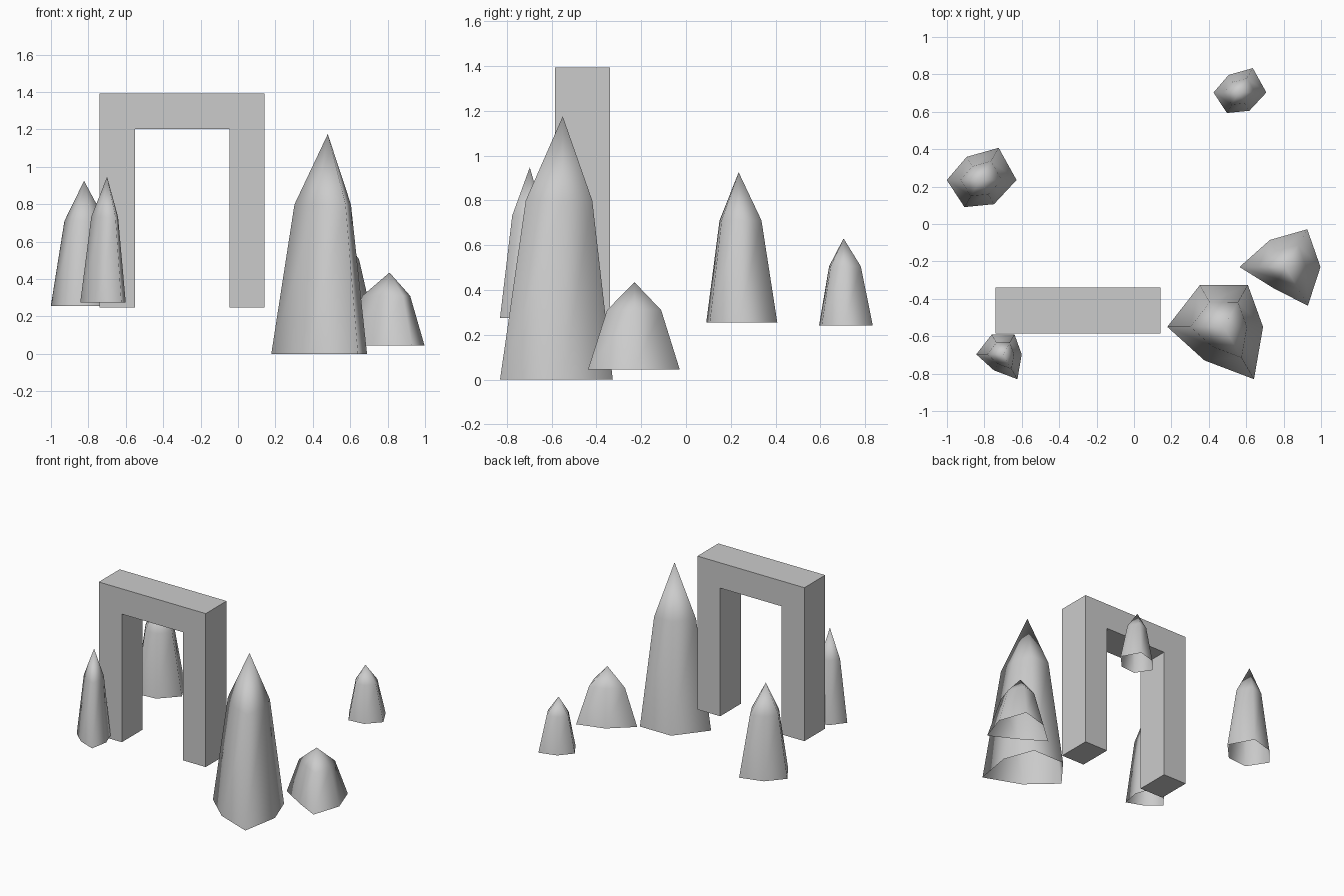
import bpy, bmesh, math
from mathutils import Vector

if "Cube" in bpy.data.objects:
    bpy.data.objects.remove(bpy.data.objects["Cube"])


def finish(bm, name, smooth):
    bmesh.ops.recalc_face_normals(bm, faces=bm.faces)
    for f in bm.faces:
        f.smooth = smooth
    mesh = bpy.data.meshes.new(name)
    bm.to_mesh(mesh)
    bm.free()
    obj = bpy.data.objects.new(name, mesh)
    bpy.context.collection.objects.link(obj)
    return obj


def spire(name, x, y, z0, z1, radii, scale=1.0):
    """Six-sided open-bottomed rock: base ring, narrower shoulder ring, apex."""
    bm = bmesh.new()
    rings = []
    for height, width in ((0.0, 1.0), (0.68, 0.59)):
        ring = []
        for i, r in enumerate(radii):
            a = math.radians(60 * i)
            r *= scale * width
            ring.append(bm.verts.new((x + r * math.cos(a), y + r * math.sin(a),
                                      z0 + height * (z1 - z0))))
        rings.append(ring)
    base, shoulder = rings
    apex = bm.verts.new((x, y, z1))
    for i in range(6):
        j = (i + 1) % 6
        bm.faces.new((base[i], base[j], shoulder[j], shoulder[i]))
        bm.faces.new((shoulder[i], shoulder[j], apex))
    return finish(bm, name, True)


# Rock outlines: distance from the axis every 60 degrees
broad = (0.21, 0.258, 0.257, 0.302, 0.207, 0.323)
slim = (0.195, 0.199, 0.143, 0.178, 0.167, 0.149)
squat = (0.187, 0.233, 0.167, 0.246, 0.13, 0.239)

spire("tall_rock_spire", 0.48, -0.55, 0.0, 1.175, broad)
spire("front_left_rock_spire", -0.70, -0.697, 0.275, 0.947, broad, 0.475)
spire("back_left_rock_spire", -0.823, 0.235, 0.255, 0.925, slim)
spire("back_right_rock_spire", 0.56, 0.703, 0.241, 0.63, slim, 0.757)
spire("squat_rock", 0.81, -0.23, 0.046, 0.435, squat)

# Stone arch: gateway profile extruded front to back
profile = [(-0.74, 0.247), (-0.55, 0.247), (-0.55, 1.203), (-0.045, 1.203),
           (-0.045, 0.247), (0.143, 0.247), (0.143, 1.392), (-0.74, 1.392)]
bm = bmesh.new()
face = bm.faces.new([bm.verts.new((x, -0.585, z)) for x, z in profile])
out = bmesh.ops.extrude_face_region(bm, geom=[face], use_keep_orig=True)
moved = [g for g in out["geom"] if isinstance(g, bmesh.types.BMVert)]
bmesh.ops.translate(bm, vec=Vector((0, 0.246, 0)), verts=moved)
finish(bm, "stone_arch", False)
